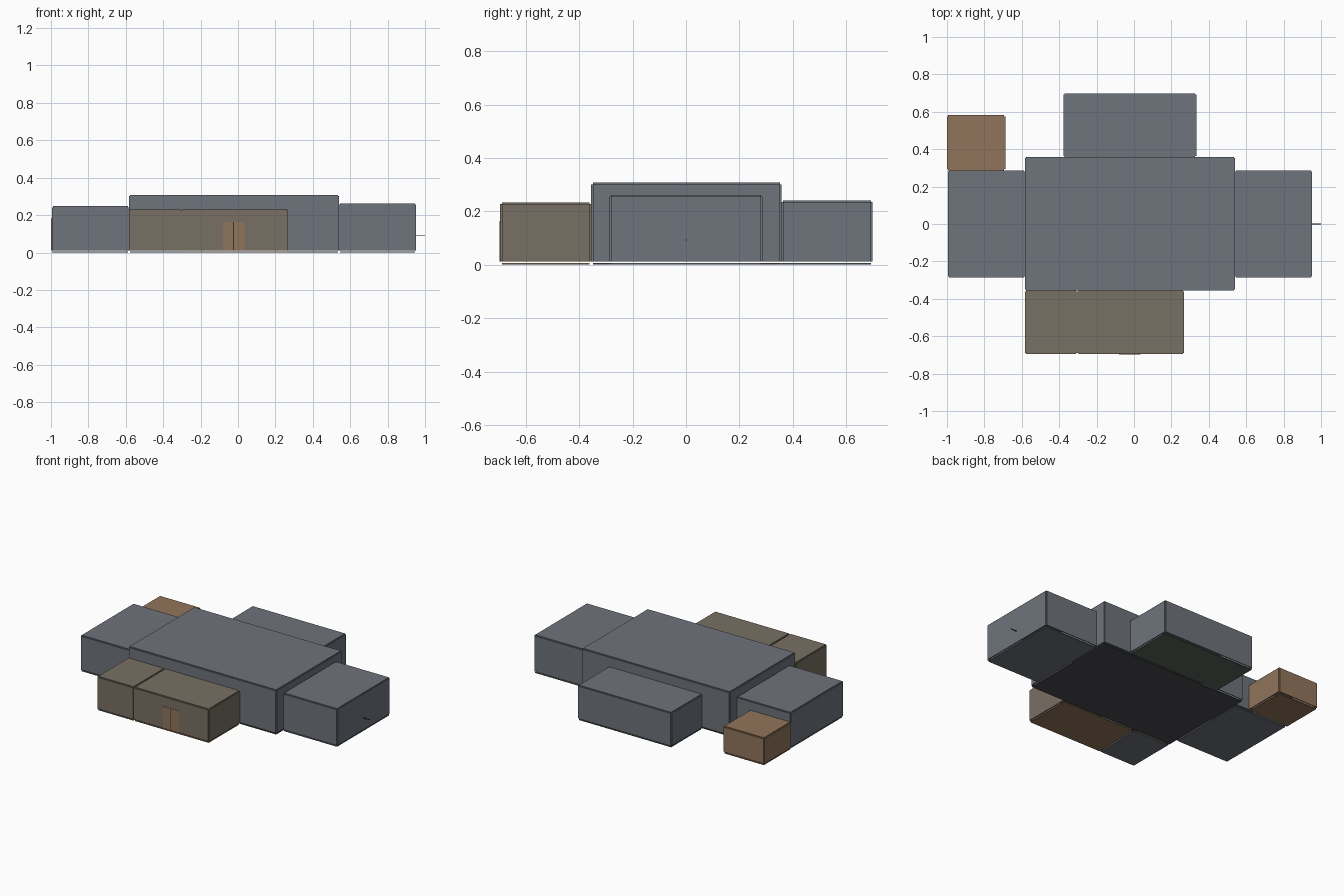
import bpy

if "Cube" in bpy.data.objects:
    bpy.data.objects.remove(bpy.data.objects["Cube"])


def srgb(h):
    c = [int(h[i:i + 2], 16) / 255 for i in (0, 2, 4)]
    return [v / 12.92 if v <= 0.04045 else ((v + 0.055) / 1.055) ** 2.4 for v in c] + [1]


def material(name, h):
    m = bpy.data.materials.new(name)
    m.diffuse_color = srgb(h)
    m.use_nodes = True
    m.node_tree.nodes["Principled BSDF"].inputs["Base Color"].default_value = m.diffuse_color
    return m


SLATE = material("slate_grey", "6e747c")
TAUPE = material("taupe", "797064")
BROWN = material("wood_brown", "91755b")
CHARCOAL = material("charcoal", "4c4a4f")
GREEN = material("moss_green", "57665a")
DARK = material("dark_metal", "303236")


def box(name, x0, x1, y0, y1, z0, z1, mat):
    bpy.ops.mesh.primitive_cube_add(
        size=1, location=((x0 + x1) / 2, (y0 + y1) / 2, (z0 + z1) / 2))
    ob = bpy.context.object
    ob.name = name
    ob.scale = (x1 - x0, y1 - y0, z1 - z0)
    bpy.ops.object.transform_apply(location=False, rotation=False, scale=True)
    ob.data.materials.append(mat)
    return ob


T = 0.006   # panel thickness
GAP = 0.012  # bottom of the wall panels


def room(name, x0, x1, y0, y1, h, wall, floor):
    """Hollow room of six panels, leaving a small notch at each corner."""
    a, b, c, d = x0 + T, x1 - T, y0 + T, y1 - T
    box(name + "_floor", a, b, c, d, 0, T, floor)
    box(name + "_roof", a, b, c, d, h - T, h, wall)
    box(name + "_wall_left", x0, a, c, d, GAP, h - T, wall)
    box(name + "_wall_right", b, x1, c, d, GAP, h - T, wall)
    box(name + "_wall_front", a, b, y0, c, GAP, h - T, wall)
    box(name + "_wall_back", a, b, d, y1, GAP, h - T, wall)


# Rooms
room("main_hall", -0.583, 0.540, -0.355, 0.358, 0.307, SLATE, CHARCOAL)
room("right_wing", 0.540, 0.953, -0.286, 0.287, 0.262, SLATE, SLATE)
room("left_wing", -0.995, -0.583, -0.286, 0.287, 0.248, SLATE, SLATE)
room("back_room", -0.378, 0.333, 0.358, 0.698, 0.240, SLATE, GREEN)
room("closet", -1.0, -0.688, 0.287, 0.582, 0.188, BROWN, BROWN)
room("front_room", -0.303, 0.267, -0.696, -0.355, 0.233, TAUPE, BROWN)
room("small_front_room", -0.583, -0.303, -0.696, -0.355, 0.233, TAUPE, SLATE)

# Double door with a thin dark seam
box("door_left", -0.080, -0.026, -0.698, -0.695, GAP, 0.163, BROWN)
box("door_right", -0.022, 0.036, -0.698, -0.695, GAP, 0.163, BROWN)
box("door_seam", -0.026, -0.022, -0.698, -0.695, GAP, 0.163, DARK)

# Small rod on the right end
box("rod", 0.950, 1.0, -0.002, 0.002, 0.090, 0.094, DARK)
